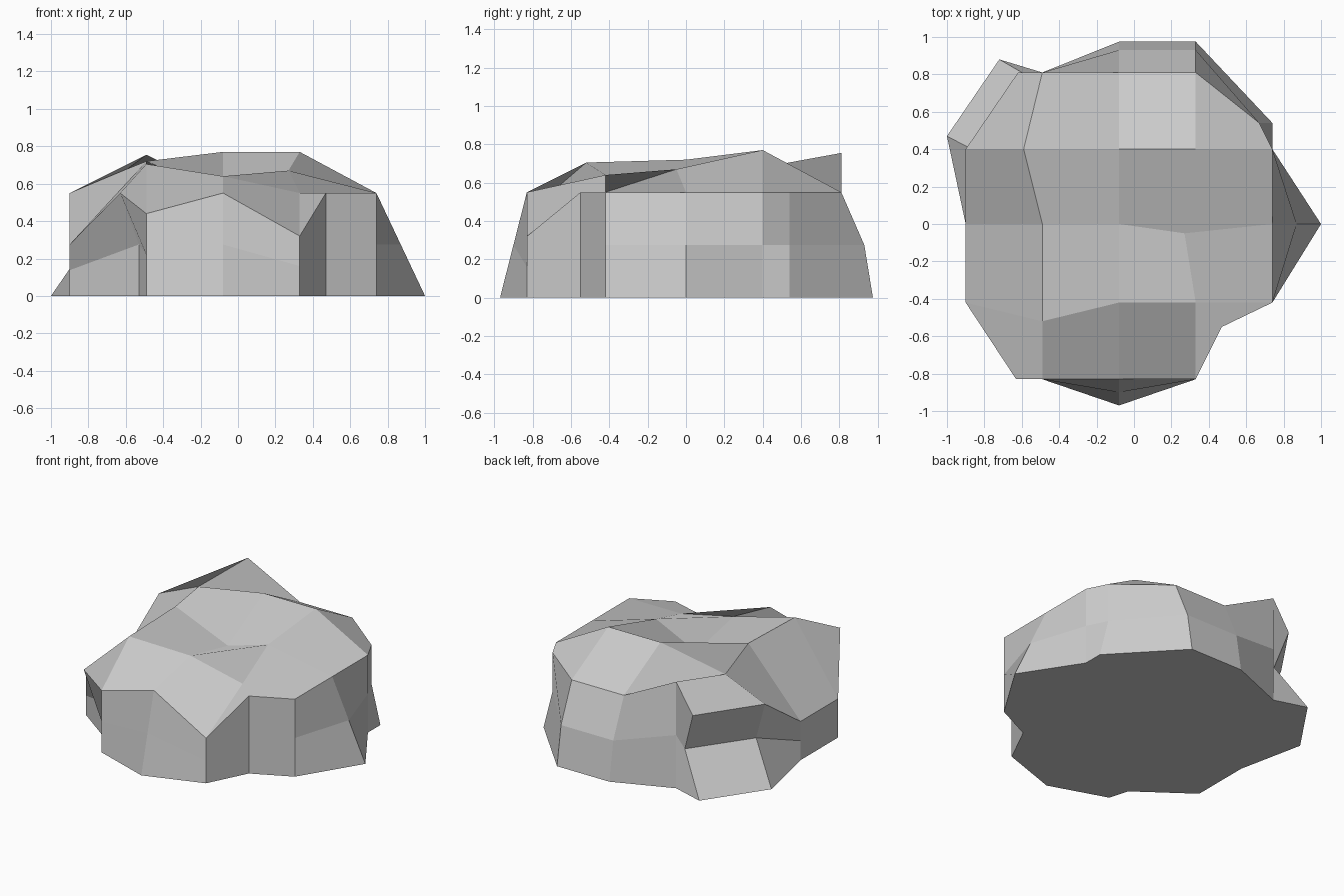
import bpy
import bmesh

if "Cube" in bpy.data.objects:
    bpy.data.objects.remove(bpy.data.objects["Cube"])

# Regular 5 x 5 plan that the boulder is pulled out of
XS = (-0.90, -0.49, -0.08, 0.33, 0.74)
YS = (-0.83, -0.42, 0.0, 0.40, 0.81)
RIM_Z = 0.55

# Top surface: grid points moved off the regular plan
TOP = {
    (0, 0): (-0.63, -0.83, 0.55), (1, 0): (-0.49, -0.83, 0.44),
    (3, 0): (0.33, -0.83, 0.32), (4, 0): (0.47, -0.55, 0.55),
    (0, 1): (-0.90, -0.42, 0.275), (1, 1): (-0.49, -0.52, 0.705),
    (2, 1): (-0.08, -0.42, 0.64), (0, 2): (-0.90, 0.0, 0.275),
    (1, 2): (-0.49, 0.0, 0.72), (3, 2): (0.27, -0.05, 0.67),
    (1, 3): (-0.59, 0.40, 0.68), (2, 3): (-0.08, 0.40, 0.77),
    (3, 3): (0.33, 0.40, 0.77), (0, 4): (-0.62, 0.81, 0.55),
    (1, 4): (-0.49, 0.81, 0.755), (4, 4): (0.67, 0.54, 0.55),
}

# Footprint: rim columns whose foot is not straight below the rim
FOOT = {
    (0, 0): (-0.53, -0.69), (2, 0): (-0.08, -0.97), (4, 2): (1.0, 0.0),
    (4, 4): (0.74, 0.54), (3, 4): (0.33, 0.975), (2, 4): (-0.08, 0.975),
}

# Waist: columns that do not bend halfway between foot and rim
WAIST = {
    (0, 0): (-0.53, -0.69), (4, 4): (0.67, 0.54),
    (3, 4): (0.33, 0.93), (2, 4): (-0.08, 0.93),
}

# Jutting slab at the back left: split foot, undercut waist
SLAB_FOOT = ((-0.72, 0.88), (-1.0, 0.47))
SLAB_WAIST = ((-0.53, 0.77), (-0.81, 0.37))
FOOT[(0, 4)], FOOT[(0, 3)] = SLAB_FOOT
WAIST[(0, 4)], WAIST[(0, 3)] = SLAB_WAIST

bm = bmesh.new()

# Faceted top
top = {}
for j, y in enumerate(YS):
    for i, x in enumerate(XS):
        top[i, j] = bm.verts.new(TOP.get((i, j), (x, y, RIM_Z)))
for j in range(4):
    for i in range(4):
        bm.faces.new((top[i, j], top[i + 1, j], top[i + 1, j + 1], top[i, j + 1]))

# Side columns, counter-clockwise round the rim
rim = ([(i, 0) for i in range(4)] + [(4, j) for j in range(4)]
       + [(i, 4) for i in range(4, 0, -1)] + [(0, j) for j in range(4, 0, -1)])
columns = []
for key in rim:
    t = top[key].co
    fx, fy = FOOT.get(key, (t.x, t.y))
    wx, wy = WAIST.get(key, ((t.x + fx) / 2, (t.y + fy) / 2))
    columns.append((bm.verts.new((fx, fy, 0)),
                    bm.verts.new((wx, wy, t.z / 2)), top[key]))

# Side walls
for n, a in enumerate(columns):
    b = columns[(n + 1) % len(columns)]
    for k in range(2):
        bm.faces.new((b[k], b[k + 1], a[k + 1], a[k]))

# Flat underside
bm.faces.new([c[0] for c in reversed(columns)])
bm.normal_update()

mesh = bpy.data.meshes.new("boulder")
bm.to_mesh(mesh)
bm.free()

stone = bpy.data.materials.new("stone grey")
stone.diffuse_color = (0.6, 0.6, 0.6, 1)
stone.use_nodes = True
stone.node_tree.nodes["Principled BSDF"].inputs["Base Color"].default_value = stone.diffuse_color
mesh.materials.append(stone)
boulder = bpy.data.objects.new("boulder", mesh)
bpy.context.collection.objects.link(boulder)
